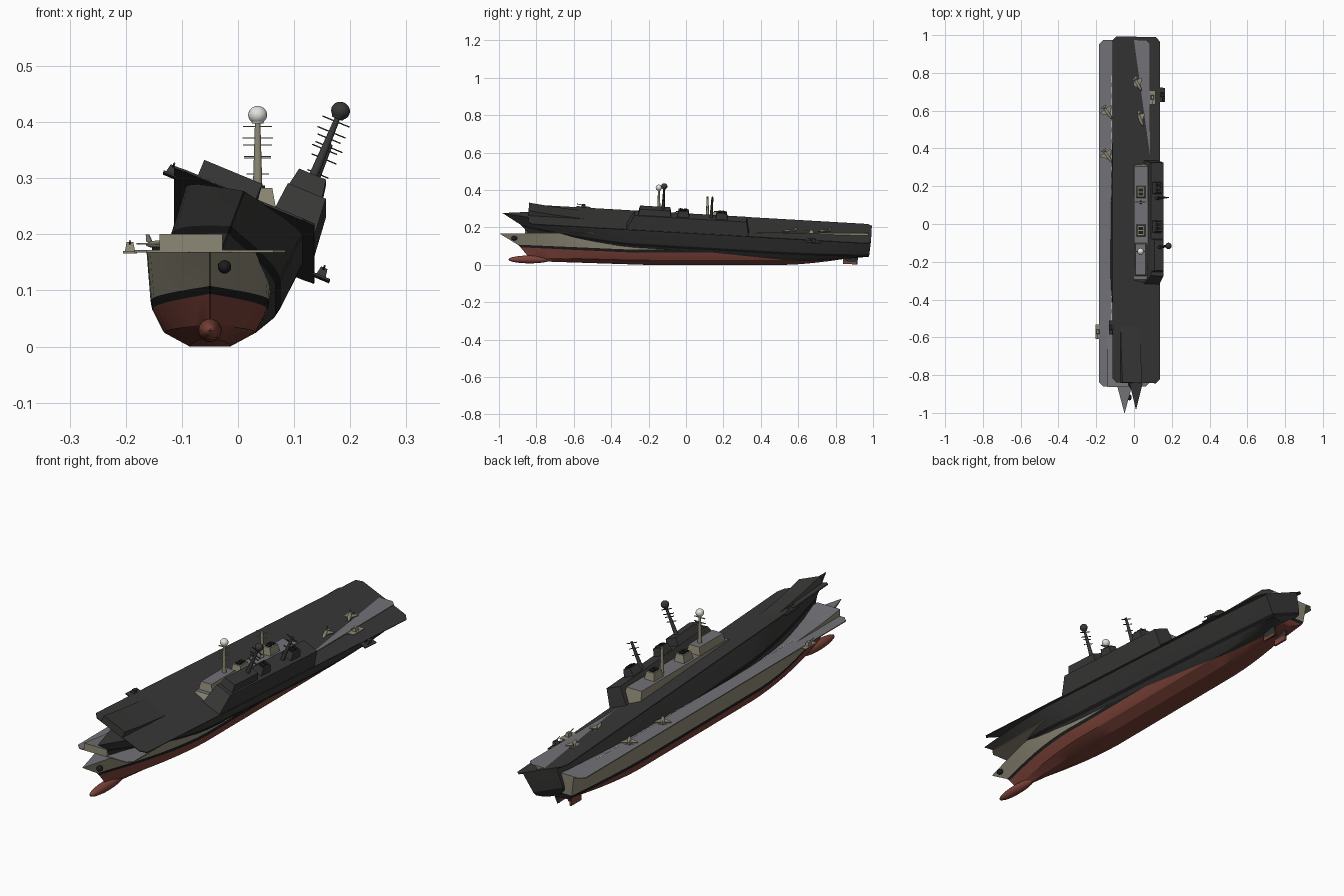
import bpy, bmesh, math
from mathutils import Matrix, Vector

if "Cube" in bpy.data.objects:
    bpy.data.objects.remove(bpy.data.objects["Cube"])

COLOURS = {
    "olive": (0.27, 0.25, 0.18), "deck_grey": (0.17, 0.17, 0.185),
    "hull_red": (0.20, 0.055, 0.04), "black": (0.012, 0.012, 0.012),
    "charcoal": (0.04, 0.04, 0.039), "white": (0.75, 0.75, 0.72),
}
MATS = {}
for key, col in COLOURS.items():
    MATS[key] = bpy.data.materials.new(key)
    MATS[key].diffuse_color = (*col, 1)

DECK = 0.172
NAMES = ["olive", "deck_grey", "hull_red", "black", "white"]
OLIVE, GREY, RED, BLACK, WHITE = range(5)


class Ship:
    """Collects parts that share one placement and one palette."""

    def __init__(self, prefix, matrix, palette):
        self.prefix, self.matrix, self.palette = prefix, matrix, palette

    def add(self, name, bm, smooth=None):
        bmesh.ops.recalc_face_normals(bm, faces=bm.faces)
        me = bpy.data.meshes.new(name)
        bm.to_mesh(me)
        bm.free()
        for m in self.palette:
            me.materials.append(MATS[m])
        ob = bpy.data.objects.new(self.prefix + name, me)
        bpy.context.collection.objects.link(ob)
        ob.matrix_world = self.matrix
        if smooth:
            bpy.ops.object.select_all(action='DESELECT')
            ob.select_set(True)
            bpy.context.view_layer.objects.active = ob
            bpy.ops.object.shade_smooth_by_angle(angle=math.radians(smooth))
        return ob

    def prism(self, name, low, high, z0, z1, mat=OLIVE, top=None):
        """Solid between two matching outlines."""
        bm = bmesh.new()
        a = [bm.verts.new((x, y, z0)) for x, y in low]
        b = [bm.verts.new((x, y, z1)) for x, y in high]
        n = len(a)
        faces = [bm.faces.new((a[i], a[(i + 1) % n], b[(i + 1) % n], b[i])) for i in range(n)]
        faces.append(bm.faces.new(a))
        for f in faces:
            f.material_index = mat
        bm.faces.new(b).material_index = mat if top is None else top
        return self.add(name, bm)

    def box(self, name, x0, x1, y0, y1, z0, z1, mat=OLIVE, top=None, inset=0.0):
        return self.prism(name, rect(x0, x1, y0, y1),
                          rect(x0 + inset, x1 - inset, y0 + inset, y1 - inset), z0, z1, mat, top)

    def cone(self, name, p, q, r0, r1, mat=OLIVE, sides=10):
        p, q = Vector(p), Vector(q)
        bm = bmesh.new()
        m = Matrix.Translation((p + q) / 2) @ (q - p).to_track_quat('Z', 'Y').to_matrix().to_4x4()
        bmesh.ops.create_cone(bm, cap_ends=True, segments=sides, radius1=r0, radius2=r1,
                              depth=(q - p).length, matrix=m)
        for f in bm.faces:
            f.material_index = mat
        return self.add(name, bm, 40)

    def ball(self, name, c, size, mat):
        bm = bmesh.new()
        bmesh.ops.create_uvsphere(bm, u_segments=16, v_segments=10, radius=1,
                                  matrix=Matrix.Translation(c) @ Matrix.Diagonal((*size, 1)))
        for f in bm.faces:
            f.material_index = mat
        return self.add(name, bm, 60)


def rect(x0, x1, y0, y1):
    return [(x0, y0), (x1, y0), (x1, y1), (x0, y1)]


def hull(ship):
    # rows: bow y, stern y, half width, stern width factor, z at bow / middle / stern
    rows = [(-1.00, 0.975, 0.113, 0.80, DECK - .003, DECK - .003, DECK - .003),
            (-0.90, 0.970, 0.106, 0.74, 0.108, 0.082, 0.084),
            (-0.885, 0.968, 0.103, 0.70, 0.094, 0.066, 0.069),
            (-0.84, 0.960, 0.082, 0.60, 0.040, 0.025, 0.058),
            (-0.76, 0.950, 0.036, 0.60, 0.018, 0.000, 0.050)]
    bm = bmesh.new()
    rings, n = [], 28
    for i in range(n + 1):
        s = i / n
        f = min(1, s / 0.32)
        taper = max(0.01, math.sin(f * math.pi / 2))
        aft = max(0, (s - 0.75) / 0.25) ** 1.6
        side = []
        for yb, ys, w, ws, zb, zm, zs in rows:
            z = zb + (zm - zb) * f + (zs - zm) * aft
            side.append((w * taper * (1 + (ws - 1) * aft), yb + (ys - yb) * s, z))
        pts = [(-x, y, z) for x, y, z in side] + side[::-1]
        rings.append([bm.verts.new(p) for p in pts])
    mats = [OLIVE, BLACK, RED, RED, RED, RED, RED, BLACK, OLIVE, GREY]
    for a, b in zip(rings, rings[1:]):
        for k in range(10):
            j = (k + 1) % 10
            bm.faces.new((a[k], a[j], b[j], b[k])).material_index = mats[k]
    # transom and stem caps, painted by height
    for ring in (rings[0], rings[-1]):
        for k in range(4):
            f = bm.faces.new((ring[k], ring[k + 1], ring[8 - k], ring[9 - k]))
            f.material_index = mats[k]
    ship.add("hull", bm, 28)


def mast(ship, name, x, y, z0, z1, bars):
    ship.cone(name, (x, y, z0), (x, y, z1), 0.009, 0.005)
    for i, (t, w) in enumerate(bars):
        z = z0 + (z1 - z0) * t
        ship.box(f"{name}_yard_{i}", x - w, x + w, y - .003, y + .003, z - .001, z + .001)


def build_ship(ship, wreck):
    hull(ship)
    # flight deck with clipped corners
    w, c, f, a = 0.135, 0.022, -0.86, 0.975
    deck = [(-w + c, f), (w - c, f), (w, f + c), (w, a - c),
            (w - c, a), (-w + c, a), (-w, a - c), (-w, f + c)]
    ship.prism("flight_deck", deck, deck, DECK - .004, DECK, OLIVE, GREY)

    # launch ramp: wedge rising to the front
    bm = bmesh.new()
    l = [bm.verts.new(p) for p in ((-.09, -.862, DECK - .002), (-.09, -.862, .201), (-.09, -.74, .186), (-.09, -.56, DECK))]
    r = [bm.verts.new((.022, v.co.y, v.co.z)) for v in l]
    bm.faces.new(l)
    bm.faces.new(r)
    for k in range(4):
        bm.faces.new((l[k], l[(k + 1) % 4], r[(k + 1) % 4], r[k])).material_index = GREY if k in (1, 2) else OLIVE
    ship.add("launch_ramp", bm)

    # island, bridge and funnels
    ship.prism("island", rect(.045, .132, -.335, .32), rect(.051, .124, -.295, .305), DECK, .25, OLIVE, GREY)
    ship.box("bridge", .053, .117, -.275, -.10, .25, .283, OLIVE, GREY, .006)
    for i, y in enumerate((-.035, .17)):
        ship.box(f"funnel_{i}", .062, .110, y - .032, y + .032, .25, .282, OLIVE, OLIVE, .006)
        for k in (-1, 1):
            ship.box(f"funnel_{i}_mouth_{k + 1}", .074, .098, y + k * .011 - .008, y + k * .011 + .008, .282, .287, BLACK)

    # masts and radar dome
    mast(ship, "main_mast", .085, -.145, .28, .402, [(.48, .024), (.65, .022), (.75, .027), (.92, .026)])
    mast(ship, "aft_mast", .085, .115, .25, .365, [(.5, .02), (.75, .024), (.95, .026)])
    ship.cone("radar_neck", (.085, -.145, .398), (.085, -.145, .412), .010, .016, WHITE, 16)
    ship.ball("radar_dome", (.085, -.145, .413), (.017, .017, .016), WHITE)

    # side platforms with small guns
    for name, x0, x1, y in (("port", -.155, -.13, -.57), ("starboard", .13, .165, .67)):
        ship.box(name + "_platform", x0, x1, y - .038, y + .038, DECK - .006, DECK - .002)
        xm = (x0 + x1) / 2
        ship.box(name + "_gun", xm - .009, xm + .009, y - .012, y + .012, DECK - .002, .186, inset=.003)
        ship.cone(name + "_barrel", (xm, y, .182), (xm, y - .035, .188), .002, .002, OLIVE, 6)

    # rudders
    for k in (-1, 1):
        ship.box(f"rudder_{k + 1}", k * .03 - .004, k * .03 + .004, .84, .91, .004, .06, RED)

    if wreck:
        return
    # bulbous bow
    ship.ball("bow_bulb", (0, -.835, .029), (.021, .115, .021), RED)
    # anchor recess on the starboard bow
    ship.ball("anchor", (.026, -.918, .142), (.012, .016, .012), BLACK)
    # dashed deck line
    for i in range(26):
        y = -.75 + i * .06
        ship.box(f"deck_dash_{i}", -.071, -.068, y, y + .035, DECK, DECK + .001, WHITE)


def aircraft(ship, name, x, y, turn):
    """Small parked jet: fuselage, wings, tail and fin."""
    base = ship.matrix
    ship.matrix = base @ Matrix.Translation((x, y, DECK + .010)) @ Matrix.Rotation(turn, 4, 'Z')
    ship.ball(name + "_body", (0, 0, 0), (.008, .042, .007), OLIVE)
    wing = [(-.034, .014), (-.006, -.014), (.006, -.014), (.034, .014), (.034, .022), (-.034, .022)]
    ship.prism(name + "_wings", wing, wing, .000, .003)
    tail = [(-.018, .040), (0, .024), (.018, .040)]
    ship.prism(name + "_tail", tail, tail, .001, .003)
    ship.prism(name + "_fin", rect(-.001, .001, .022, .040), rect(-.001, .001, .034, .042), .004, .018)
    ship.box(name + "_gear", -.006, .006, -.02, .015, -.010, -.004, BLACK)
    ship.matrix = base


# upright ship with painted hull
upright = Ship("", Matrix.Translation((-.05, 0, 0)), NAMES)
build_ship(upright, False)
for i, (x, y, t) in enumerate(((.07, .74, .5), (-.09, .59, .6), (.082, .555, .4), (-.09, .36, .6))):
    aircraft(upright, f"jet_{i}", x, y, t)

# dark heeled ship, bow raised and rolled to starboard
tilt = (Matrix.Translation((.012, .018, .222)) @ Matrix.Rotation(math.radians(-3.3), 4, 'X')
        @ Matrix.Rotation(math.radians(22.5), 4, 'Y') @ Matrix.Translation((0, 0, -DECK)))
heeled = Ship("dark_", tilt, ["charcoal", "charcoal", "charcoal", "black", "charcoal"])
build_ship(heeled, True)

for m in bpy.data.materials:
    if m.users and not m.is_grease_pencil:
        m.use_nodes = True
        m.node_tree.nodes["Principled BSDF"].inputs["Base Color"].default_value = m.diffuse_color
